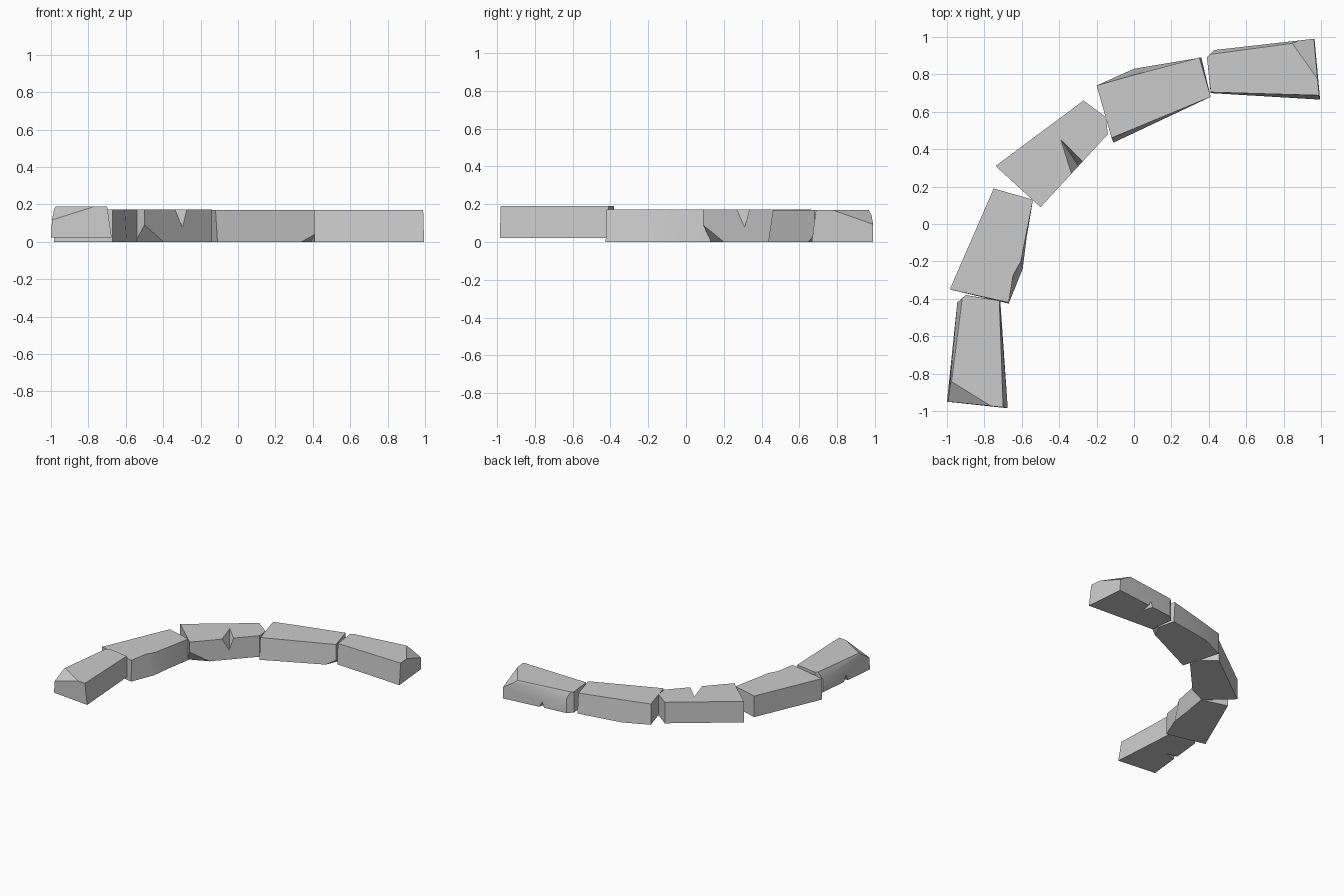
import bpy, bmesh, math
from mathutils import Vector

cube = bpy.data.objects.get("Cube")
if cube:
    bpy.data.objects.remove(cube, do_unlink=True)

stone_grey = bpy.data.materials.new("stone_grey")
stone_grey.use_nodes = True
colour = (0.6, 0.6, 0.6, 1)
stone_grey.diffuse_color = colour
bsdf = next(n for n in stone_grey.node_tree.nodes if n.type == 'BSDF_PRINCIPLED')
bsdf.inputs["Base Color"].default_value = colour
bsdf.inputs["Roughness"].default_value = 0.9


def to_object(bm, name):
    bmesh.ops.recalc_face_normals(bm, faces=bm.faces)
    mesh = bpy.data.meshes.new(name)
    bm.to_mesh(mesh)
    bm.free()
    ob = bpy.data.objects.new(name, mesh)
    bpy.context.collection.objects.link(ob)
    return ob


def chip(bm, points):
    """Slice off everything outside the plane through three points."""
    a, b, c = (Vector(p) for p in points)
    normal = (b - a).cross(c - a).normalized()
    centre = sum((v.co for v in bm.verts), Vector()) / len(bm.verts)
    if normal.dot(centre - a) > 0:
        normal.negate()
    cut = bmesh.ops.bisect_plane(
        bm, geom=bm.verts[:] + bm.edges[:] + bm.faces[:], dist=1e-5,
        plane_co=a, plane_no=normal, clear_outer=True)
    edges = [e for e in cut["geom_cut"]
             if isinstance(e, bmesh.types.BMEdge) and e.is_boundary]
    bmesh.ops.edgeloop_fill(bm, edges=edges)


def stone(name, bottom, top, z0=0.0, z1=0.17, chips=(), notch=None):
    """Loft two outlines, chip the corners, then cut a wedge-shaped crack."""
    bm = bmesh.new()
    low = [bm.verts.new((x, y, z0)) for x, y in bottom]
    high = [bm.verts.new((x, y, z1)) for x, y in top]
    bm.faces.new(low[::-1])
    bm.faces.new(high)
    for i in range(len(low)):
        j = (i + 1) % len(low)
        bm.faces.new((low[i], low[j], high[j], high[i]))
    for points in chips:
        chip(bm, points)
    ob = to_object(bm, name)
    ob.data.materials.append(stone_grey)
    bpy.ops.object.select_all(action='DESELECT')
    bpy.context.view_layer.objects.active = ob
    ob.select_set(True)
    if notch:
        wedge = bmesh.new()
        for p in notch:
            wedge.verts.new(p)
        bmesh.ops.convex_hull(wedge, input=wedge.verts[:])
        cutter = to_object(wedge, name + "_cutter")
        cutter.hide_render = True
        mod = ob.modifiers.new("crack", 'BOOLEAN')
        mod.operation = 'DIFFERENCE'
        mod.solver = 'EXACT'
        mod.object = cutter
        bpy.ops.object.modifier_apply(modifier=mod.name)
        bpy.data.objects.remove(cutter, do_unlink=True)
    bpy.ops.object.shade_smooth_by_angle(angle=math.radians(25))


# Front end stone, raised slightly, with a sliced corner
stone("front_end_stone",
      [(-1, -.95), (-.675, -.985), (-.715, -.41), (-.9, -.38), (-.945, -.42)],
      [(-.99, -.95), (-.7, -.98), (-.72, -.41), (-.9, -.38), (-.945, -.42)],
      .022, .19,
      [[(-.98, -.84, .19), (-.77, -.97, .19), (-1, -.95, .115)],
       [(-.975, -.84, .19), (-.92, -.41, .19), (-.965, -.65, .15)]],
      [(-.86, -.68, .01), (-1.02, -.64, .01), (-1.02, -.72, .01), (-1.02, -.68, .1)])

# Second stone, with a worn inner top edge
stone("front_middle_stone",
      [(-.985, -.35), (-.67, -.425), (-.595, -.24), (-.575, -.08), (-.54, .13), (-.75, .19)],
      [(-.985, -.35), (-.67, -.42), (-.645, -.27), (-.605, -.2), (-.54, .13), (-.75, .19)],
      z1=.172)

# Centre stone, cracked on the inner side
centre_outline = [(-.74, .31), (-.5, .09), (-.32, .285), (-.14, .48), (-.15, .57), (-.27, .66)]
stone("centre_stone", centre_outline, centre_outline, z1=.172,
      chips=[[(-.5, .09, .09), (-.4, .2, 0), (-.55, .135, 0)]],
      notch=[(-.41, .48, .19), (-.335, .24, .19), (-.22, .29, .19), (-.27, .27, .05)])

# Fourth stone, with a sloped outer side
stone("back_middle_stone",
      [(-.2, .74), (-.11, .435), (.41, .68), (.36, .89), (0, .83)],
      [(-.2, .74), (-.12, .46), (.41, .68), (.35, .89), (0, .797)],
      chips=[[(.41, .68, .04), (.34, .648, 0), (.39, .76, 0)]])

# Back end stone, with a sliced far corner
stone("back_end_stone",
      [(.39, .89), (.41, .7), (.995, .665), (.965, .99), (.43, .93)],
      [(.39, .89), (.41, .705), (.99, .688), (.96, .99), (.43, .93)],
      chips=[[(.84, .975, .17), (.985, .77, .17), (.96, .99, .095)],
             [(.43, .91, .17), (.84, .965, .17), (.65, .955, .13)]],
      notch=[(.64, .85, -.01), (.6, 1.02, -.01), (.68, 1.02, -.01), (.63, 1.02, .08)])
